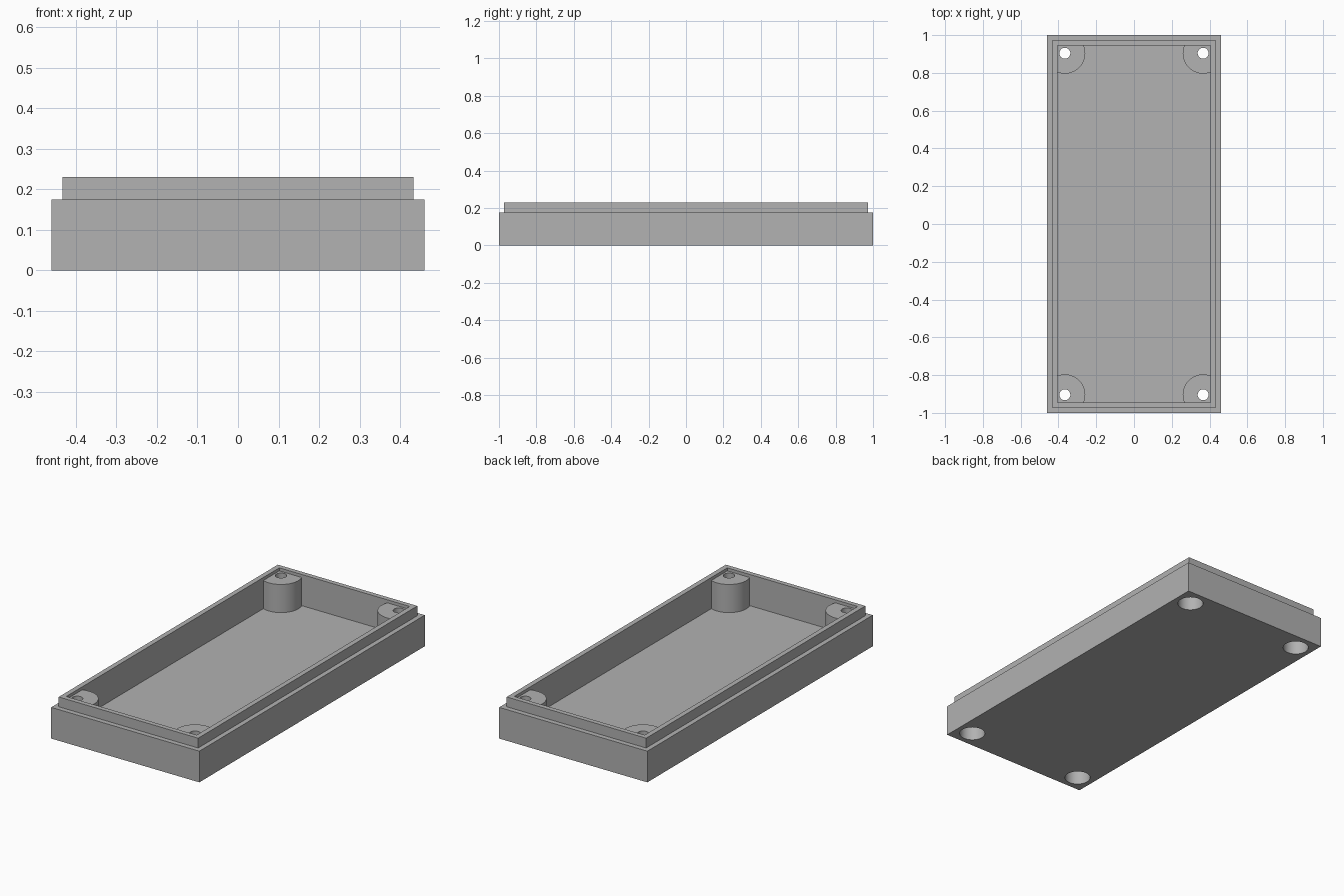
import bpy, bmesh
from math import radians

if "Cube" in bpy.data.objects:
    bpy.data.objects.remove(bpy.data.objects["Cube"], do_unlink=True)

grey = bpy.data.materials.new("plain_grey")
grey.use_nodes = True
COLOUR = (0.445, 0.445, 0.445, 1)
grey.diffuse_color = COLOUR
grey.node_tree.nodes["Principled BSDF"].inputs["Base Color"].default_value = COLOUR


def finish(bm, name):
    bmesh.ops.recalc_face_normals(bm, faces=bm.faces)
    mesh = bpy.data.meshes.new(name)
    bm.to_mesh(mesh)
    bm.free()
    mesh.materials.append(grey)
    obj = bpy.data.objects.new(name, mesh)
    bpy.context.collection.objects.link(obj)
    return obj


def rect_shell(name, levels):
    """Closed solid through a series of rectangles (half x, half y, z)."""
    bm = bmesh.new()
    loops = [[bm.verts.new((sx * hx, sy * hy, z))
              for sx, sy in ((-1, -1), (1, -1), (1, 1), (-1, 1))]
             for hx, hy, z in levels]
    for a, b in zip(loops, loops[1:]):
        for i in range(4):
            j = (i + 1) % 4
            bm.faces.new((a[i], a[j], b[j], b[i]))
    bm.faces.new(loops[0])
    bm.faces.new(loops[-1])
    return finish(bm, name)


def corner_cylinders(name, radius, z0, z1):
    """Four upright cylinders, one at each screw position."""
    bm = bmesh.new()
    for sx in (-1, 1):
        for sy in (-1, 1):
            made = bmesh.ops.create_cone(bm, cap_ends=True, segments=64,
                                         radius1=radius, radius2=radius, depth=z1 - z0)
            bmesh.ops.translate(bm, verts=made["verts"],
                                vec=(sx * SCREW_X, sy * SCREW_Y, (z0 + z1) / 2))
    return finish(bm, name)


def combine(target, other, operation):
    """Apply a boolean and discard the helper."""
    mod = target.modifiers.new("join", "BOOLEAN")
    mod.operation, mod.object, mod.solver = operation, other, "EXACT"
    bpy.context.view_layer.objects.active = target
    bpy.ops.object.modifier_apply(modifier=mod.name)
    bpy.data.objects.remove(other, do_unlink=True)


SCREW_X, SCREW_Y = 0.366, 0.904
FLOOR, SHOULDER, RIM, BOSS_TOP = 0.055, 0.175, 0.23, 0.213

# Tray: outer wall, stepped lip, inner wall and floor
tray = rect_shell("enclosure_tray", [
    (0.46, 1.0, 0), (0.46, 1.0, SHOULDER),
    (0.433, 0.972, SHOULDER), (0.433, 0.972, RIM),
    (0.405, 0.945, RIM), (0.405, 0.945, FLOOR)])

# Screw bosses, trimmed where they run into the walls
bosses = corner_cylinders("screw_bosses", 0.108, 0.03, BOSS_TOP)
trim = rect_shell("boss_trim", [(0.42, 0.96, 0.01), (0.42, 0.96, 0.3)])
combine(bosses, trim, "INTERSECT")
combine(tray, bosses, "UNION")

# Screw holes with wide head recesses underneath
combine(tray, corner_cylinders("screw_holes", 0.029, -0.1, 0.4), "DIFFERENCE")
combine(tray, corner_cylinders("head_recesses", 0.067, -0.1, 0.155), "DIFFERENCE")

# Smooth the round walls, keep the edges sharp
bpy.ops.object.select_all(action="DESELECT")
tray.select_set(True)
bpy.context.view_layer.objects.active = tray
bpy.ops.object.shade_smooth_by_angle(angle=radians(30))
